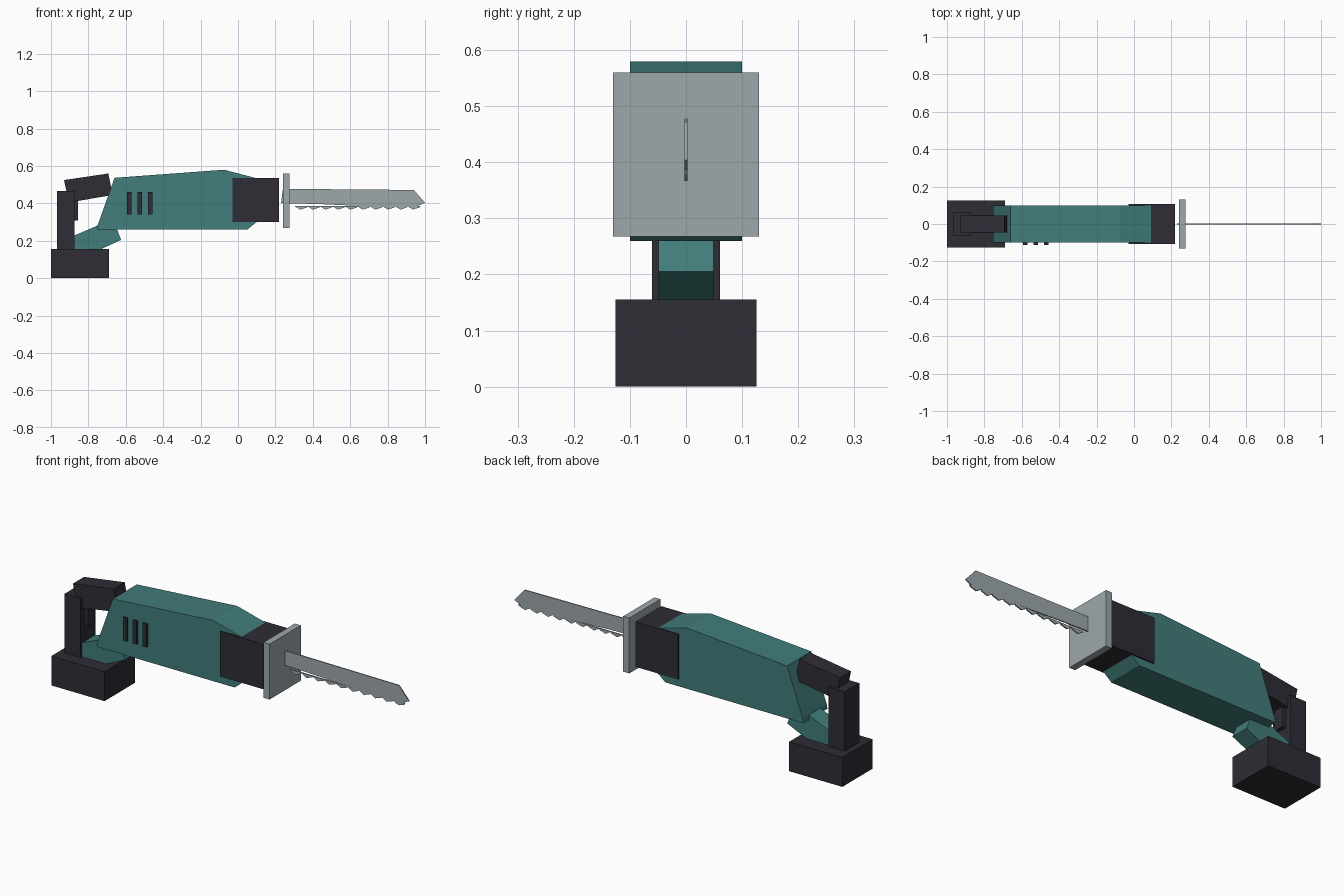
import bpy
import bmesh
from mathutils import Vector

cube = bpy.data.objects.get("Cube")
if cube:
    bpy.data.objects.remove(cube, do_unlink=True)


def material(name, rgb):
    m = bpy.data.materials.new(name)
    m.use_nodes = True
    m.diffuse_color = (*rgb, 1)
    bsdf = next(n for n in m.node_tree.nodes if n.type == 'BSDF_PRINCIPLED')
    bsdf.inputs["Base Color"].default_value = (*rgb, 1)
    return m


teal = material("teal", (0.054, 0.205, 0.2))
dark = material("charcoal", (0.027, 0.026, 0.036))
steel = material("steel", (0.34, 0.39, 0.41))


def slab(name, profile, y0, y1, mat):
    """Extrude a side profile of (x, z) points from y0 to y1."""
    bm = bmesh.new()
    face = bm.faces.new([bm.verts.new((x, y0, z)) for x, z in profile])
    grown = bmesh.ops.extrude_face_region(bm, geom=[face])["geom"]
    moved = [v for v in grown if isinstance(v, bmesh.types.BMVert)]
    bmesh.ops.translate(bm, verts=moved, vec=Vector((0, y1 - y0, 0)))
    bmesh.ops.recalc_face_normals(bm, faces=bm.faces)
    mesh = bpy.data.meshes.new(name)
    bm.to_mesh(mesh)
    bm.free()
    mesh.materials.append(mat)
    obj = bpy.data.objects.new(name, mesh)
    bpy.context.collection.objects.link(obj)
    return obj


def box(name, x0, x1, z0, z1, y0, y1, mat):
    return slab(name, [(x0, z0), (x1, z0), (x1, z1), (x0, z1)], y0, y1, mat)


# Motor housing and nose
slab("motor_housing", [(-0.755, 0.26), (0.05, 0.26), (0.105, 0.305), (0.105, 0.53),
                       (0.09, 0.537), (-0.075, 0.58), (-0.66, 0.537), (-0.75, 0.285)],
     -0.1, 0.1, teal)
box("nose_collar", -0.03, 0.22, 0.3, 0.537, -0.108, 0.108, dark)

# Vents on the front side
for i in range(3):
    x = -0.582 + 0.057 * i
    box(f"vent_{i + 1}", x - 0.012, x + 0.012, 0.34, 0.462, -0.111, -0.095, dark)

# Handle, trigger and battery
box("battery", -1.0, -0.69, 0, 0.155, -0.126, 0.126, dark)
box("handle_post", -0.968, -0.875, 0.15, 0.467, -0.061, 0.061, dark)
box("trigger", -0.88, -0.855, 0.31, 0.467, -0.03, 0.03, dark)
slab("handle_bridge", [(-0.93, 0.525), (-0.905, 0.405), (-0.67, 0.445), (-0.693, 0.56)],
     -0.046, 0.046, dark)
slab("handle_foot", [(-0.89, 0.15), (-0.745, 0.15), (-0.625, 0.205), (-0.652, 0.275),
                     (-0.72, 0.295), (-0.89, 0.222)], -0.049, 0.049, teal)

# Guard plate and blade
box("guard_plate", 0.24, 0.275, 0.268, 0.56, -0.13, 0.13, steel)
slab("blade", [(0.23, 0.402), (0.24, 0.478), (0.94, 0.472), (0.997, 0.407),
               (0.9, 0.383), (0.62, 0.388), (0.45, 0.396)], -0.003, 0.003, steel)

# Saw teeth
for i in range(10):
    x = 0.3 + 0.067 * i
    slab(f"tooth_{i + 1}", [(x, 0.387), (x + 0.033, 0.367), (x + 0.067, 0.378),
                            (x + 0.074, 0.387)], -0.003, 0.003, steel)
slab("blade_tip_edge", [(0.9, 0.387), (0.95, 0.382), (1.0, 0.404), (0.985, 0.42)],
     -0.003, 0.003, steel)
